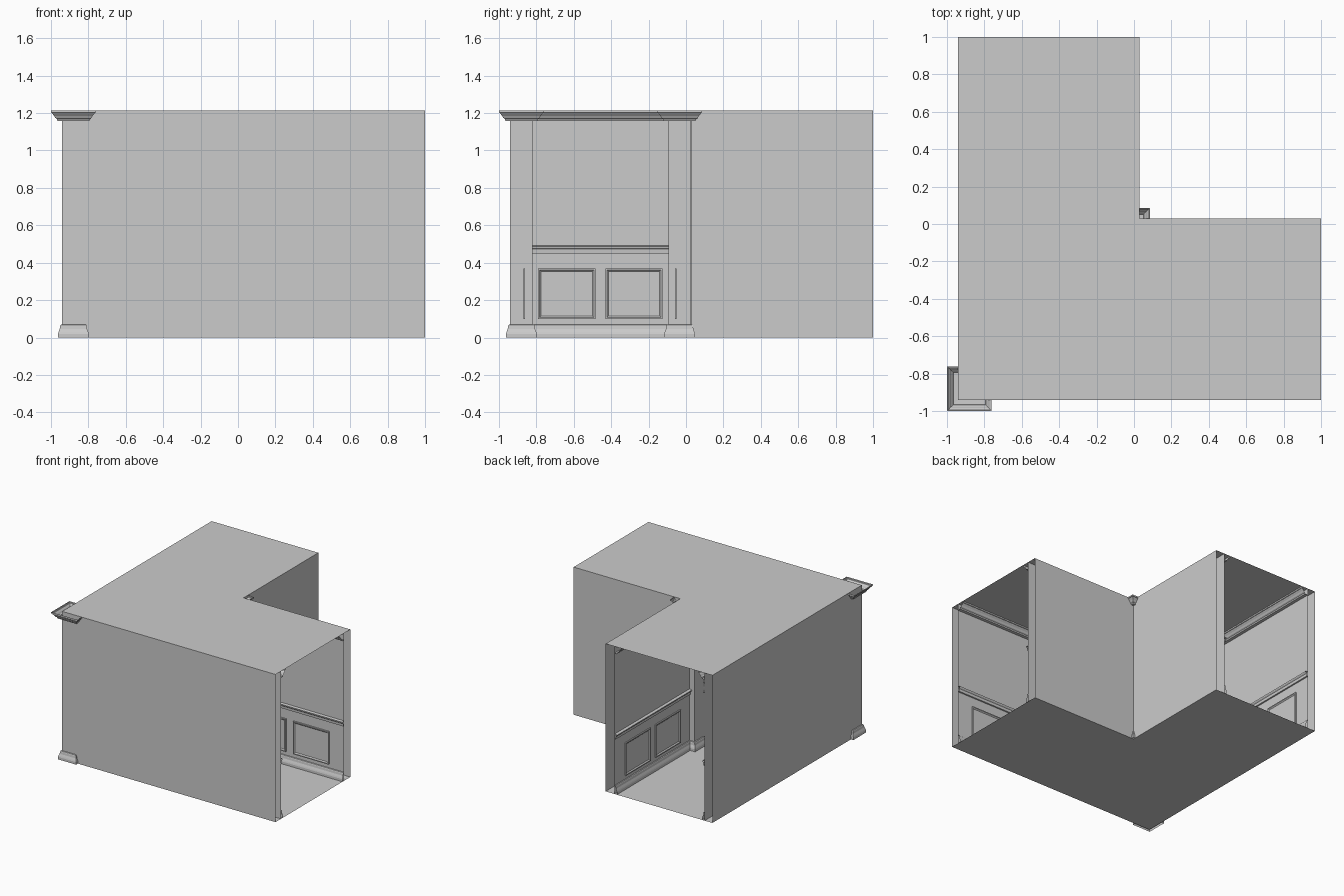
import bpy
from mathutils import Vector

if "Cube" in bpy.data.objects:
    bpy.data.objects.remove(bpy.data.objects["Cube"])

LO, HI, END, TOP = -0.94, 0.03, 1.0, 1.213   # outer wall, inner wall, open ends, ceiling
OUT_FACE, IN_FACE = -0.87, -0.05             # room-side faces of the walls


def add_mesh(name, verts, faces):
    me = bpy.data.meshes.new(name)
    me.from_pydata([tuple(v) for v in verts], [], faces)
    me.update()
    ob = bpy.data.objects.new(name, me)
    bpy.context.collection.objects.link(ob)
    return ob


def loft(name, rings, closed=True, cap=False):
    n = len(rings[0])
    verts = [v for r in rings for v in r]
    faces = []
    for i in range(len(rings) - 1):
        for j in range(n if closed else n - 1):
            k = (j + 1) % n
            faces.append((i * n + j, i * n + k, (i + 1) * n + k, (i + 1) * n + j))
    if cap:
        faces.append(tuple(range((len(rings) - 1) * n, len(rings) * n)))
    return add_mesh(name, verts, faces)


def corner_run(name, face, side, profile):
    """Sweep a (depth, height) profile along an L path with a mitred corner."""
    rings = []
    for d, z in profile:
        w = face + side * d
        ring = [(w, END, z), (w, w, z), (END, w, z)]
        rings.append(ring[::-1] if side < 0 else ring)
    return loft(name, rings, closed=False)


def square_run(name, c, profile):
    """Sweep a (half width, height) profile around a square pillar."""
    rings = [[(c + sx * h, c + sy * h, z) for sx, sy in
              ((-1, -1), (1, -1), (1, 1), (-1, 1))] for h, z in profile]
    return loft(name, rings)


# Trim profiles as (depth, height)
BASE = [(0.022, 0), (0.022, 0.02), (0.019, 0.03), (0.013, 0.045),
        (0.011, 0.062), (0.008, 0.068), (0, 0.07)]
RAIL = [(0, 0.448), (0.01, 0.45), (0.012, 0.472), (0.02, 0.48),
        (0.022, 0.488), (0, 0.492)]
CROWN = [(0, 1.157), (0.025, 1.158), (0.028, 1.168), (0.036, 1.174), (0.042, 1.185),
         (0.051, 1.195), (0.053, 1.2), (0.058, 1.202), (0.058, TOP)]

# Floor and ceiling
L = [(LO, LO), (END, LO), (END, HI), (HI, HI), (HI, END), (LO, END)]
QUADS = [(0, 1, 2, 3), (0, 3, 4, 5)]
add_mesh("floor", [(x, y, 0) for x, y in L], [q[::-1] for q in QUADS])
add_mesh("ceiling", [(x, y, TOP) for x, y in L], QUADS)

# Outside faces of the walls, open at both corridor ends
corner_run("outer_wall_back", LO, -1, [(0, 0), (0, TOP)])
corner_run("inner_wall_back", HI, 1, [(0, 0), (0, TOP)])

# Room-side wall faces with baseboard, chair rail and crown
for side_name, face, side in (("outer", OUT_FACE, 1), ("inner", IN_FACE, -1)):
    corner_run(side_name + "_wall_face", face, side, [(0, 0), (0, TOP)])
    corner_run(side_name + "_baseboard", face, side, BASE)
    corner_run(side_name + "_chair_rail", face, side, RAIL)
    corner_run(side_name + "_crown", face, side, CROWN)

# Corner pillars, each with its own base and open-topped crown
for name, c in (("outer", -0.88), ("inner", -0.034)):
    h = 0.0605
    square_run(name + "_pillar", c, [(h, 0), (h, TOP)])
    square_run(name + "_pillar_base", c, [(h + d, z) for d, z in BASE])
    square_run(name + "_pillar_crown", c, [(h + d, z) for d, z in CROWN])


# Framed wainscot panels
def panel(name, face, side, a, b, along_y):
    z0, z1 = 0.1, 0.37
    rings = []
    for inset, d in ((0, 0), (0, 0.01), (0.008, 0.01), (0.012, 0.006), (0.016, 0.002)):
        w = face + side * d
        ring = []
        for t, z in ((a + inset, z0 + inset), (b - inset, z0 + inset),
                     (b - inset, z1 - inset), (a + inset, z1 - inset)):
            ring.append((w, t, z) if along_y else (t, w, z))
        flip = (side < 0) == along_y
        rings.append(ring[::-1] if flip else ring)
    loft(name, rings, cap=True)


NEAR = [(-0.79, -0.485), (-0.43, -0.125)]
FAR = [(0.15, 0.475), (0.54, 0.865)]
for side_name, face, side, spans in (("outer", OUT_FACE, 1, NEAR + FAR),
                                     ("inner", IN_FACE, -1, FAR)):
    for i, (a, b) in enumerate(spans):
        for along_y in (True, False):
            tag = "side" if along_y else "front"
            panel(f"{side_name}_{tag}_panel_{i + 1}", face, side, a, b, along_y)
